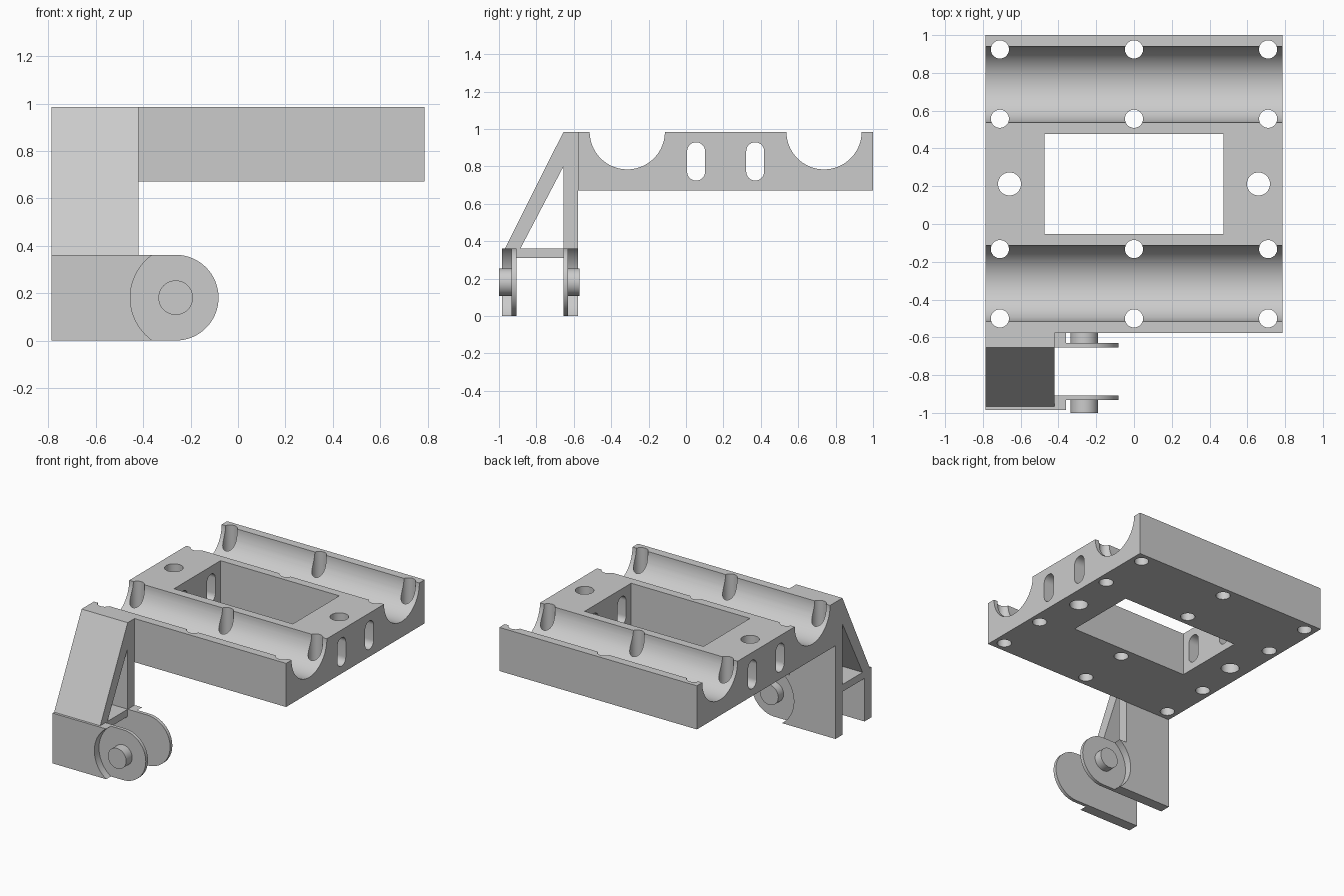
import bpy, bmesh, math

if "Cube" in bpy.data.objects:
    bpy.data.objects.remove(bpy.data.objects["Cube"], do_unlink=True)

grey = bpy.data.materials.new("plain grey")
grey.use_nodes = True
colour = (0.6, 0.6, 0.6, 1)
grey.diffuse_color = colour
grey.node_tree.nodes["Principled BSDF"].inputs["Base Color"].default_value = colour

# Maps a 2D profile point and a depth to 3D, by extrusion axis
PLACE = {
    "x": lambda u, v, d: (d, u, v),
    "y": lambda u, v, d: (u, d, v),
    "z": lambda u, v, d: (u, v, d),
}


def arc(cu, cv, r, start, end, n=32):
    angles = [math.radians(start + (end - start) * i / n) for i in range(n + 1)]
    return [(cu + r * math.cos(a), cv + r * math.sin(a)) for a in angles]


def circle(cu, cv, r, n=48):
    return arc(cu, cv, r, 0, 360, n)[:-1]


def rect(u0, u1, v0, v1):
    return [(u0, v0), (u1, v0), (u1, v1), (u0, v1)]


def prism(name, profiles, axis, d0, d1):
    """Extrude one or more closed profiles along an axis."""
    bm = bmesh.new()
    for pts in profiles:
        low, high = ([bm.verts.new(PLACE[axis](u, v, d)) for u, v in pts] for d in (d0, d1))
        bm.faces.new(low)
        bm.faces.new(high)
        for i in range(len(pts)):
            j = (i + 1) % len(pts)
            bm.faces.new((low[i], low[j], high[j], high[i]))
    bmesh.ops.recalc_face_normals(bm, faces=bm.faces)
    mesh = bpy.data.meshes.new(name)
    bm.to_mesh(mesh)
    bm.free()
    mesh.materials.append(grey)
    obj = bpy.data.objects.new(name, mesh)
    bpy.context.collection.objects.link(obj)
    return obj


def activate(obj):
    bpy.ops.object.select_all(action="DESELECT")
    obj.select_set(True)
    bpy.context.view_layer.objects.active = obj


def smooth(obj):
    activate(obj)
    bpy.ops.object.shade_smooth_by_angle(angle=math.radians(30))


def cut(obj, cutter):
    mod = obj.modifiers.new("cut", "BOOLEAN")
    mod.operation = "DIFFERENCE"
    mod.solver = "EXACT"
    mod.object = cutter
    activate(obj)
    bpy.ops.object.modifier_apply(modifier=mod.name)
    bpy.data.objects.remove(cutter, do_unlink=True)


LEFT, BACK, TOP = 0.787, 1.0, 0.985
MID, FRONT, BASE = 0.212, -0.577, 0.671

# Clamp block with two half-round channels
block = prism("clamp_block", [rect(-LEFT, LEFT, BASE, TOP)], "y", FRONT, BACK)
channels = [circle(MID + s * 0.526, TOP, 0.201, 96) for s in (-1, 1)]
cut(block, prism("channel_cutter", channels, "x", -1, 1))

# Central window and the two mounting holes
openings = [rect(-0.473, 0.473, -0.052, 0.477)]
openings += [circle(s * 0.659, MID, 0.061) for s in (-1, 1)]
cut(block, prism("window_cutter", openings, "z", 0.5, 1.2))

# Screw holes on both sides of each channel
holes = [circle(x, MID + dy, 0.048)
         for x in (-0.71, 0, 0.71) for dy in (-0.712, -0.345, 0.345, 0.712)]
cut(block, prism("screw_hole_cutter", holes, "z", 0.5, 1.2))

# Rounded slots through the side walls
slots = [arc(MID + s * 0.158, 0.881, 0.048, 0, 180, 16)
         + arc(MID + s * 0.158, 0.772, 0.048, 180, 360, 16) for s in (-1, 1)]
cut(block, prism("slot_cutter", slots, "x", -1, 1))
smooth(block)

# Bracket: post, sloping brace and cross bar
ARM, LUG = -0.42, 0.362
POST = -0.655
prism("bracket_post", [rect(POST, FRONT, LUG, TOP)], "x", -LEFT, ARM)
brace = [(-0.967, LUG), (-0.885, LUG), (POST, 0.8), (POST, TOP)]
prism("bracket_brace", [brace], "x", -LEFT, ARM)
prism("bracket_cross_bar", [rect(-0.91, POST, 0.31, LUG)], "x", -LEFT, ARM)

# Hinge lugs: thick plate with hollow edge, rounded tongue and pin
PIN_X, PIN_Z = -0.263, LUG / 2
sweep = math.degrees(math.asin(PIN_Z / 0.2207))
plate = [(-LEFT, 0)] + arc(-0.234, PIN_Z, 0.2207, 180 + sweep, 180 - sweep) + [(-LEFT, LUG)]
tongue = [(-LEFT, LUG), (-LEFT, 0)] + arc(PIN_X, PIN_Z, PIN_Z, -90, 90)
pin = circle(PIN_X, PIN_Z, 0.073)
for side, outer, step, inner, tip in (
        ("front", -0.985, -0.932, -0.907, -1.0),
        ("back", FRONT, -0.63, POST, -0.57)):
    smooth(prism(side + "_lug_plate", [plate], "y", outer, step))
    smooth(prism(side + "_lug_tongue", [tongue], "y", step, inner))
    smooth(prism(side + "_hinge_pin", [pin], "y", tip, step))
